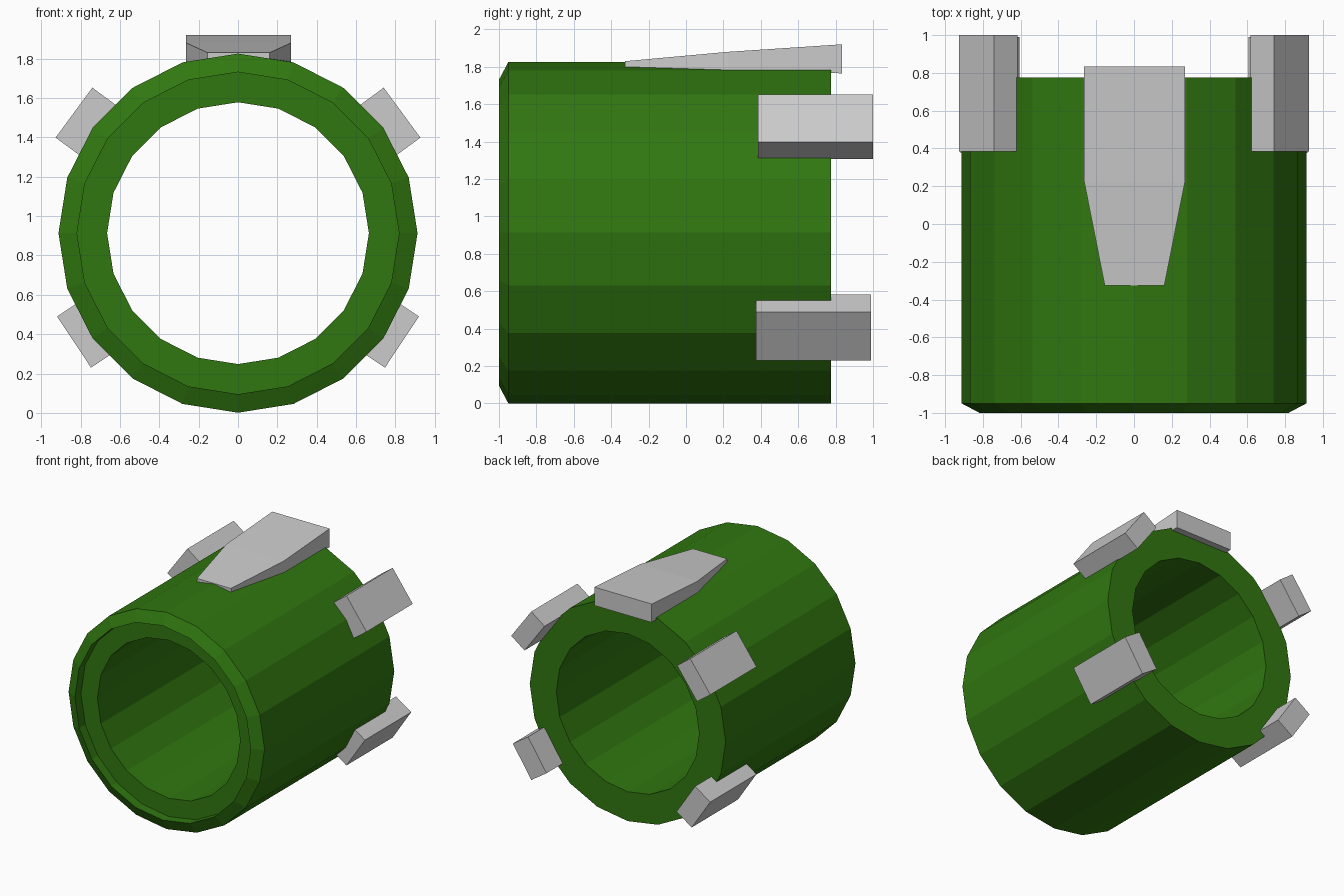
import bpy, bmesh
from math import sin, cos, radians, pi

if "Cube" in bpy.data.objects:
    bpy.data.objects.remove(bpy.data.objects["Cube"])

CZ = 0.913     # height of the tube axis
SIDES = 20


def finish(name, bm, mat=None):
    bmesh.ops.recalc_face_normals(bm, faces=bm.faces)
    me = bpy.data.meshes.new(name)
    bm.to_mesh(me)
    bm.free()
    ob = bpy.data.objects.new(name, me)
    bpy.context.collection.objects.link(ob)
    if mat:
        me.materials.append(mat)
    return ob


def bridge(name, rings, closed=False, mat=None):
    """Skin a list of point loops; cap the ends or close the loop."""
    bm = bmesh.new()
    loops = [[bm.verts.new(p) for p in ring] for ring in rings]
    n = len(loops[0])
    pairs = list(zip(loops, loops[1:]))
    if closed:
        pairs.append((loops[-1], loops[0]))
    else:
        bm.faces.new(loops[0])
        bm.faces.new(loops[-1])
    for a, b in pairs:
        for i in range(n):
            j = (i + 1) % n
            bm.faces.new((a[i], a[j], b[j], b[i]))
    return finish(name, bm, mat)


green = bpy.data.materials.new("green")
green.diffuse_color = (0.03, 0.185, 0.005, 1)
green.use_nodes = True
green.node_tree.nodes["Principled BSDF"].inputs["Base Color"].default_value = green.diffuse_color

# Tube: (radius, y) wall section turned about the y axis, with a recessed front lip
section = [(0.818, -1.0), (0.912, -0.95), (0.912, 0.775),
           (0.665, 0.775), (0.665, -0.92), (0.818, -0.92)]
bridge("tube", [[(r * cos(2 * pi * k / SIDES), y, CZ + r * sin(2 * pi * k / SIDES))
                 for k in range(SIDES)] for r, y in section], True, green)


# Side lugs: blocks set against the tube wall near the back
def lug(name, angle, outer, thick, width, y0, y1, side):
    a = radians(angle)
    rings = []
    for y in (y0, y1):
        ring = []
        for r, t in ((outer - thick, -1), (outer, -1), (outer, 1), (outer - thick, 1)):
            t *= width / 2
            ring.append((side * (r * cos(a) - t * sin(a)), y,
                         CZ + r * sin(a) + t * cos(a)))
        rings.append(ring)
    bridge(name, rings)


for label, side in (("right", 1), ("left", -1)):
    lug("upper_lug_" + label, 36.3, 1.034, 0.153, 0.315, 0.385, 1.0, side)
    lug("lower_lug_" + label, -33.6, 1.0, 0.17, 0.312, 0.375, 0.99, side)

# Top ramp: (y, half width, bottom z, top z) stations, widening towards the back
stations = [(-0.325, 0.158, 1.80, 1.83),
            (0.225, 0.267, 1.783, 1.88),
            (0.833, 0.267, 1.765, 1.92)]
bridge("top_ramp", [[(0.003 - w, y, b), (0.003 + w, y, b),
                     (0.003 + w, y, t), (0.003 - w, y, t)]
                    for y, w, b, t in stations])
